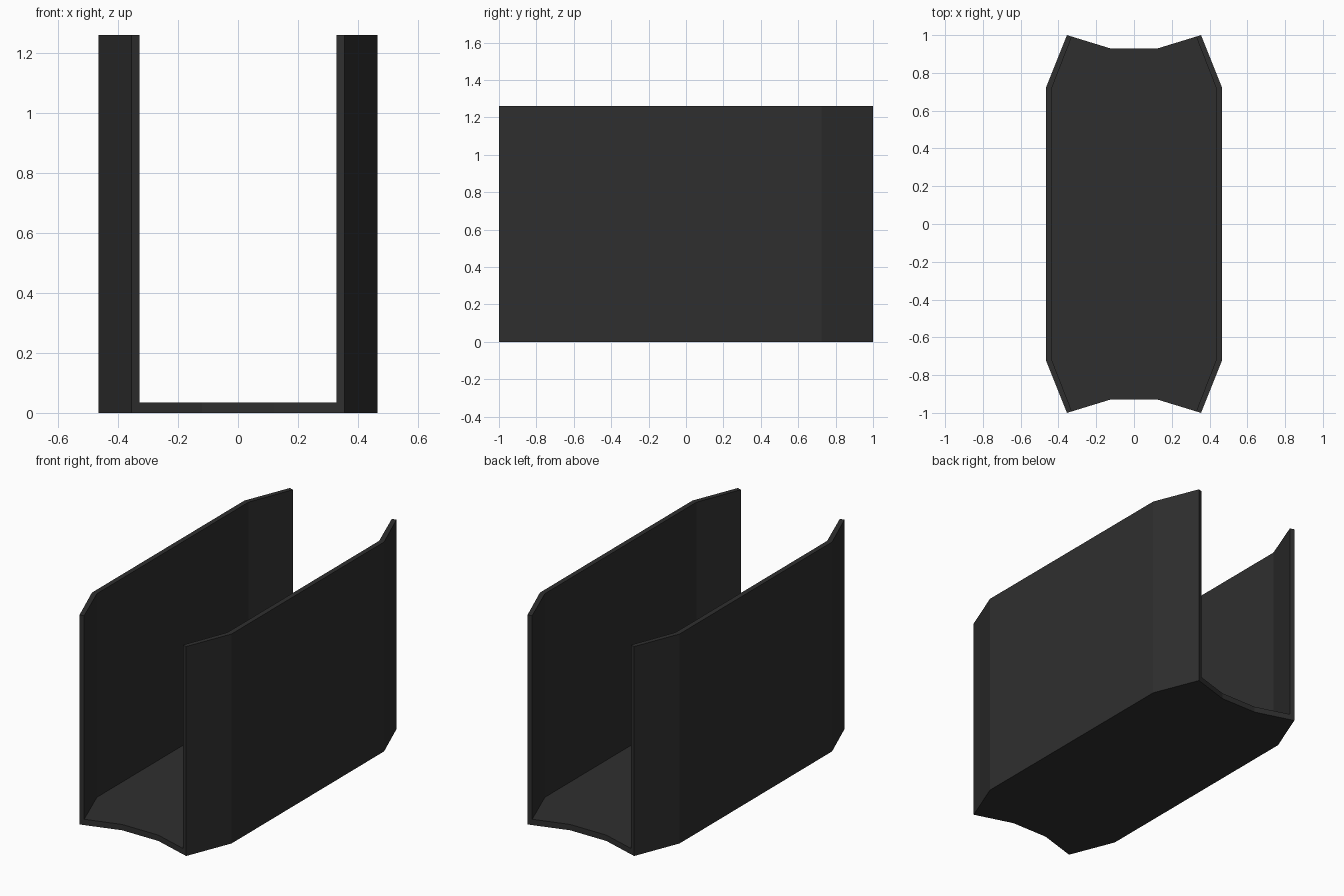
import bpy
import bmesh

if "Cube" in bpy.data.objects:
    bpy.data.objects.remove(bpy.data.objects["Cube"])

HEIGHT = 1.26
FLOOR = 0.035

# Right-hand half of the plan, from front to back
outer = [(0.355, -1.0), (0.465, -0.725), (0.465, 0.725), (0.355, 1.0)]
inner = [(0.329, -0.992), (0.435, -0.72), (0.435, 0.72), (0.329, 0.992)]
notch = [(0.12, 0.928), (-0.12, 0.928)]

bm = bmesh.new()


def add_points(points, side=1):
    return [bm.verts.new((side * x, y, 0)) for x, y in points]


def raise_faces(faces, distance):
    """Extrude faces upwards and return the new top faces."""
    result = bmesh.ops.extrude_face_region(bm, geom=faces)["geom"]
    verts = [g for g in result if isinstance(g, bmesh.types.BMVert)]
    bmesh.ops.translate(bm, verts=verts, vec=(0, 0, distance))
    return [g for g in result if isinstance(g, bmesh.types.BMFace)]


# Plan: a bent wall strip on each side
inner_loops = {}
plan = []
for side in (1, -1):
    o = add_points(outer, side)
    n = add_points(inner, side)
    inner_loops[side] = n
    for i in range(3):
        plan.append(bm.faces.new((o[i], o[i + 1], n[i + 1], n[i])))

# Plan: floor between the walls, with notched ends
back = add_points(notch)
front = add_points([(-x, -y) for x, y in notch])
plan.append(bm.faces.new(inner_loops[1] + back + inner_loops[-1][::-1] + front))
bmesh.ops.recalc_face_normals(bm, faces=bm.faces[:])

# Raise the whole floor slab, then the two walls
slab_top = raise_faces(plan, FLOOR)
wall_tops = [f for f in slab_top if len(f.verts) == 4]
raise_faces(wall_tops, HEIGHT - FLOOR)
bmesh.ops.recalc_face_normals(bm, faces=bm.faces[:])

mesh = bpy.data.meshes.new("channel_bracket")
bm.to_mesh(mesh)
bm.free()

# Single dark finish
dark = bpy.data.materials.new("dark_grey")
dark.diffuse_color = (0.028, 0.028, 0.028, 1)
dark.use_nodes = True
dark.node_tree.nodes["Principled BSDF"].inputs["Base Color"].default_value = dark.diffuse_color
mesh.materials.append(dark)

bracket = bpy.data.objects.new("channel_bracket", mesh)
bpy.context.collection.objects.link(bracket)
